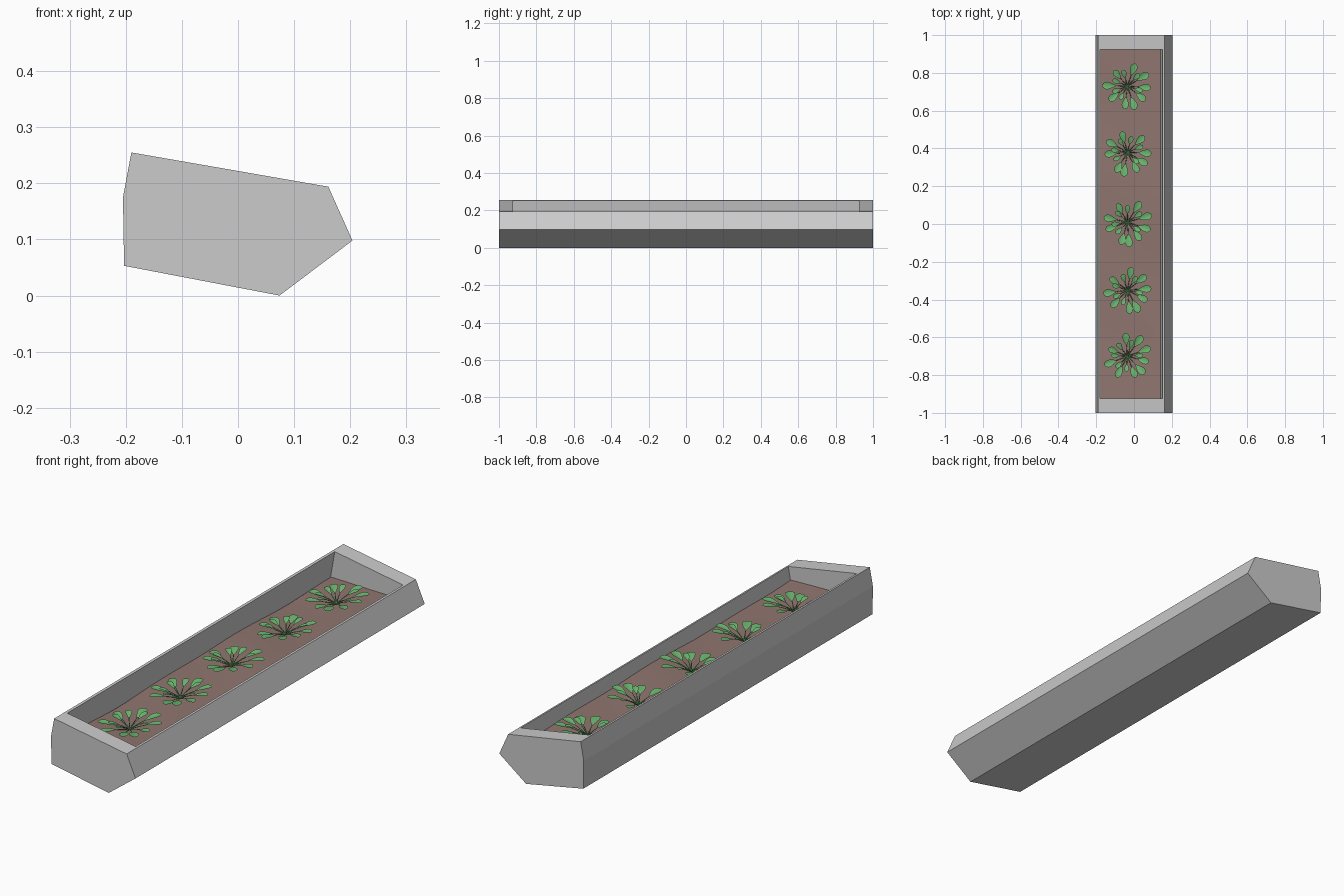
import bpy, bmesh, math, random
from mathutils import Vector, Matrix

if "Cube" in bpy.data.objects:
    bpy.data.objects.remove(bpy.data.objects["Cube"])

random.seed(4)


def material(name, rgb):
    m = bpy.data.materials.new(name)
    m.diffuse_color = (*rgb, 1)
    m.use_nodes = True
    m.node_tree.nodes["Principled BSDF"].inputs["Base Color"].default_value = m.diffuse_color
    return m


def finish(name, bm, mat=None, smooth=False):
    me = bpy.data.meshes.new(name)
    bm.normal_update()
    bm.to_mesh(me)
    bm.free()
    ob = bpy.data.objects.new(name, me)
    bpy.context.collection.objects.link(ob)
    if mat:
        me.materials.append(mat)
    for p in me.polygons:
        p.use_smooth = smooth
    return ob


soil_mat = material("soil", (0.28, 0.18, 0.16))
leaf_mat = material("leaf", (0.15, 0.46, 0.16))

# Tilted six-sided trough with a sunken rectangular bed
profile = [(-0.19, 0.255), (0.161, 0.194), (0.204, 0.098),
           (0.074, 0.0), (-0.203, 0.053), (-0.205, 0.175)]
bm = bmesh.new()
front, back = ([bm.verts.new((x, y, z)) for x, z in profile] for y in (-1, 1))
bm.faces.new(front)
bm.faces.new(back)
for i in range(1, 6):
    j = (i + 1) % 6
    bm.faces.new((front[i], front[j], back[j], back[i]))
slope = (0.194 - 0.255) / 0.351
down = Vector((slope, 0, -1)).normalized() * 0.13


def on_top(x, y):
    return Vector((x, y, 0.255 + slope * (x + 0.19)))


corners = [on_top(x, y) for x, y in
           ((-0.179, -0.925), (0.152, -0.925), (0.152, 0.925), (-0.179, 0.925))]
outer = [front[0], front[1], back[1], back[0]]
rim = [bm.verts.new(c) for c in corners]
floor = [bm.verts.new(c + down) for c in corners]
for i in range(4):
    j = (i + 1) % 4
    bm.faces.new((outer[i], outer[j], rim[j], rim[i]))
    bm.faces.new((rim[i], rim[j], floor[j], floor[i]))
bm.faces.new(floor)
bmesh.ops.recalc_face_normals(bm, faces=bm.faces)
finish("trough", bm)


# Gently uneven soil
def soil_height(x, y):
    return (0.137 + 0.004 * math.sin(5 * y + 1) + 0.003 * math.sin(11 * y + 9 * x)
            + 0.006 * max(0, -y - 0.6))


bm = bmesh.new()
bmesh.ops.create_grid(bm, x_segments=6, y_segments=30, size=0.5)
for v in bm.verts:
    x = -0.0285 + v.co.x * 0.337
    y = v.co.y * 1.85
    v.co = (x, y, soil_height(x, y))
finish("soil", bm, soil_mat, True)

# Leaf blade: position along the blade, half width
BLADE = [(0, 0.03), (0.18, 0.13), (0.4, 0.23), (0.62, 0.29),
         (0.8, 0.26), (0.93, 0.16), (1, 0.03)]


def add_leaf(bm, length, lift, place):
    stem = length * 0.47
    blade = length - stem

    def arch(r):
        t = r / length
        return lift * (1.7 * t - 0.7 * t * t)

    # stalk: thin tapering tube
    rings = []
    for k in range(4):
        r = stem * 1.08 * k / 3
        w = 0.0025 - 0.0004 * k
        rings.append([bm.verts.new(place @ Vector(
            (r, w * math.cos(a * math.tau / 4), arch(r) + w * math.sin(a * math.tau / 4))))
            for a in range(4)])
    for a, b in zip(rings, rings[1:]):
        for i in range(4):
            j = (i + 1) % 4
            bm.faces.new((a[i], a[j], b[j], b[i]))
    # spoon-shaped blade, creased along the midrib
    rows = []
    for t, w in BLADE:
        r = stem + blade * t
        w *= blade
        rows.append([bm.verts.new(place @ Vector((r, s * w, arch(r) + abs(s) * w * 0.22)))
                     for s in (-1, -0.5, 0, 0.5, 1)])
    for a, b in zip(rows, rows[1:]):
        for i in range(4):
            bm.faces.new((a[i], b[i], b[i + 1], a[i + 1]))


# Five rosette plants: leaf angle, length, lift
LEAVES = [(58, .128, .042), (120, .112, .035), (166, .132, .02), (202, .125, .018),
          (252, .125, .022), (276, .135, .026), (309, .122, .03), (344, .13, .04),
          (14, .132, .045), (88, .09, .045), (140, .085, .04), (186, .085, .036),
          (226, .085, .036), (34, .09, .05), (326, .085, .045)]
for n, (y, turn) in enumerate([(-0.70, 38), (-0.35, 22), (0.01, 0), (0.38, -14), (0.73, 14)]):
    bm = bmesh.new()
    base = Matrix.Translation((-0.035, y, soil_height(-0.035, y) + 0.002))
    for ang, length, lift in LEAVES:
        a = math.radians(ang + turn + random.uniform(-3, 3))
        add_leaf(bm, length * random.uniform(0.96, 1.02), lift,
                 base @ Matrix.Rotation(a, 4, 'Z'))
    finish(f"plant_{n + 1}", bm, leaf_mat, True)
